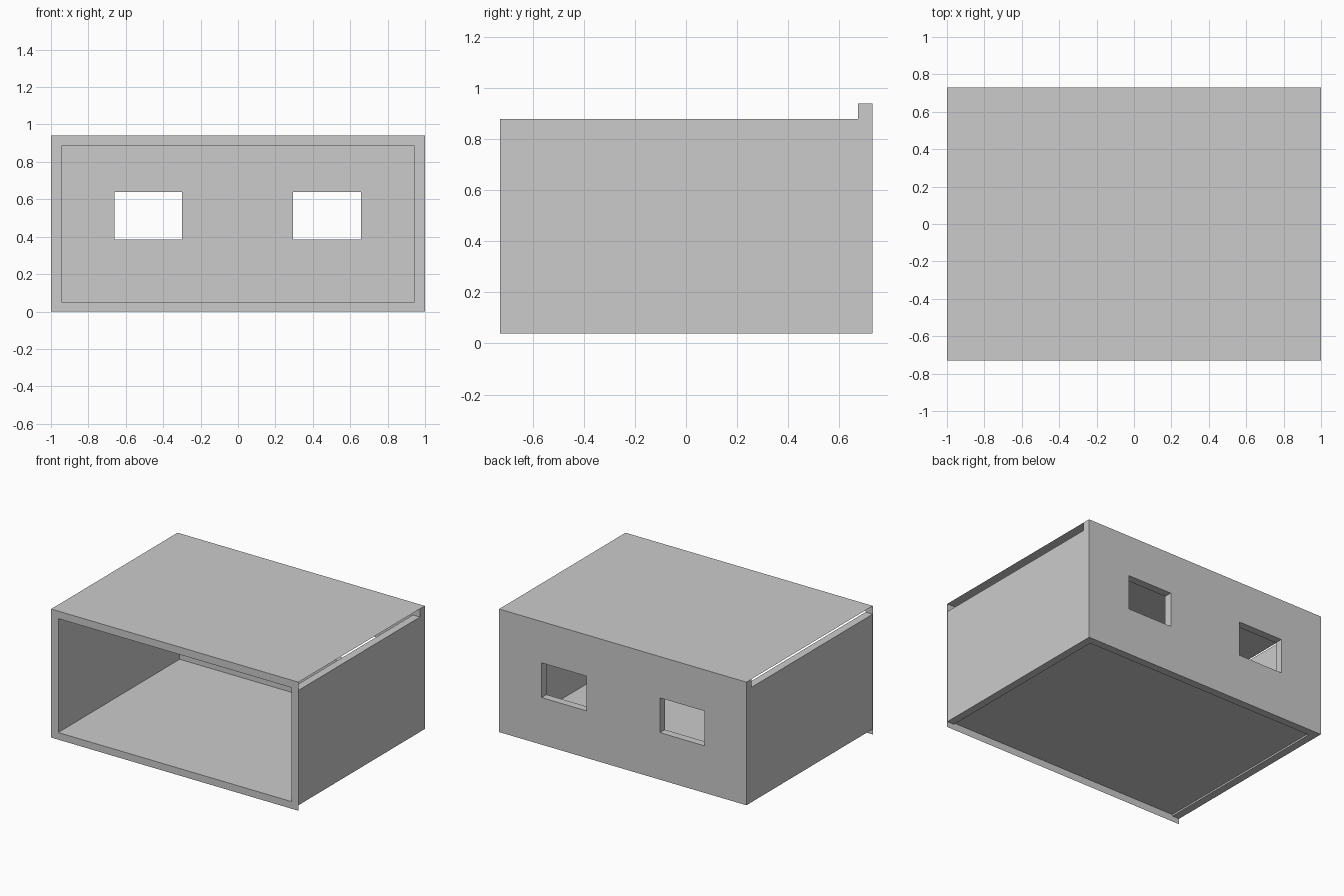
import bpy, bmesh
from mathutils import Vector

cube = bpy.data.objects.get("Cube")
if cube:
    bpy.data.objects.remove(cube, do_unlink=True)

# Overall dimensions
HX, HY = 1.0, 0.73           # half width, half depth
T = 0.057                    # wall thickness
TOP, LEDGE = 0.94, 0.88      # roof sheet and side wall tops
BASE, FLOOR = 0.04, 0.052    # wall bottoms and floor sheet

grey = bpy.data.materials.new("plain_grey")
grey.use_nodes = True
grey.diffuse_color = (0.6, 0.6, 0.6, 1)
grey.node_tree.nodes["Principled BSDF"].inputs["Base Color"].default_value = (0.6, 0.6, 0.6, 1)


def finish(name, bm):
    mesh = bpy.data.meshes.new(name)
    bm.to_mesh(mesh)
    bm.free()
    mesh.materials.append(grey)
    obj = bpy.data.objects.new(name, mesh)
    bpy.context.collection.objects.link(obj)
    return obj


def box(name, lo, hi):
    """Closed box between two corners."""
    bm = bmesh.new()
    bmesh.ops.create_cube(bm, size=1)
    lo, hi = Vector(lo), Vector(hi)
    for v in bm.verts:
        v.co = (lo + hi) / 2 + v.co * (hi - lo)
    return finish(name, bm)


def panel(name, xs, zs, holes, y, depth=0):
    """Upright panel on a grid of cuts; cells listed in holes stay open."""
    bm = bmesh.new()
    grid = [[bm.verts.new((x, y, z)) for z in zs] for x in xs]
    for i in range(len(xs) - 1):
        for k in range(len(zs) - 1):
            if (i, k) not in holes:
                bm.faces.new((grid[i][k], grid[i + 1][k],
                              grid[i + 1][k + 1], grid[i][k + 1]))
    if depth:
        front = bm.faces[:]
        back = bmesh.ops.extrude_face_region(bm, geom=front, use_keep_orig=True)["geom"]
        moved = [g for g in back if isinstance(g, bmesh.types.BMVert)]
        bmesh.ops.translate(bm, verts=moved, vec=(0, depth, 0))
        bmesh.ops.recalc_face_normals(bm, faces=bm.faces[:])
    return finish(name, bm)


def sheet(name, xs, y0, y1, z):
    """Flat horizontal sheet split along the given x cuts."""
    bm = bmesh.new()
    rows = [(bm.verts.new((x, y0, z)), bm.verts.new((x, y1, z))) for x in xs]
    for a, b in zip(rows, rows[1:]):
        bm.faces.new((a[0], b[0], b[1], a[1]))
    return finish(name, bm)


# Back wall with two window openings
panel("back_wall", [-HX, -0.66, -0.30, 0.295, 0.657, HX], [BASE, 0.384, 0.638, TOP],
      {(1, 1), (3, 1)}, HY - T, T)

# Side walls, stopping short of the roof
for side, s in (("left", 1), ("right", -1)):
    x0, x1 = sorted((s * (HX - T), s * HX))
    box(side + "_wall", (x0, -HY + 0.002, BASE), (x1, HY - T, LEDGE))

# Thin front frame around the open side
panel("front_frame", [-HX, -HX + T, HX - T, HX], [0, FLOOR, 0.885, TOP], {(1, 1)}, -HY)

# Roof sheet in two halves, and recessed floor sheet
sheet("roof", [-HX, 0, HX], -HY, HY - T, TOP)
sheet("floor", [-HX + T, HX - T], -HY, HY - T, FLOOR)
